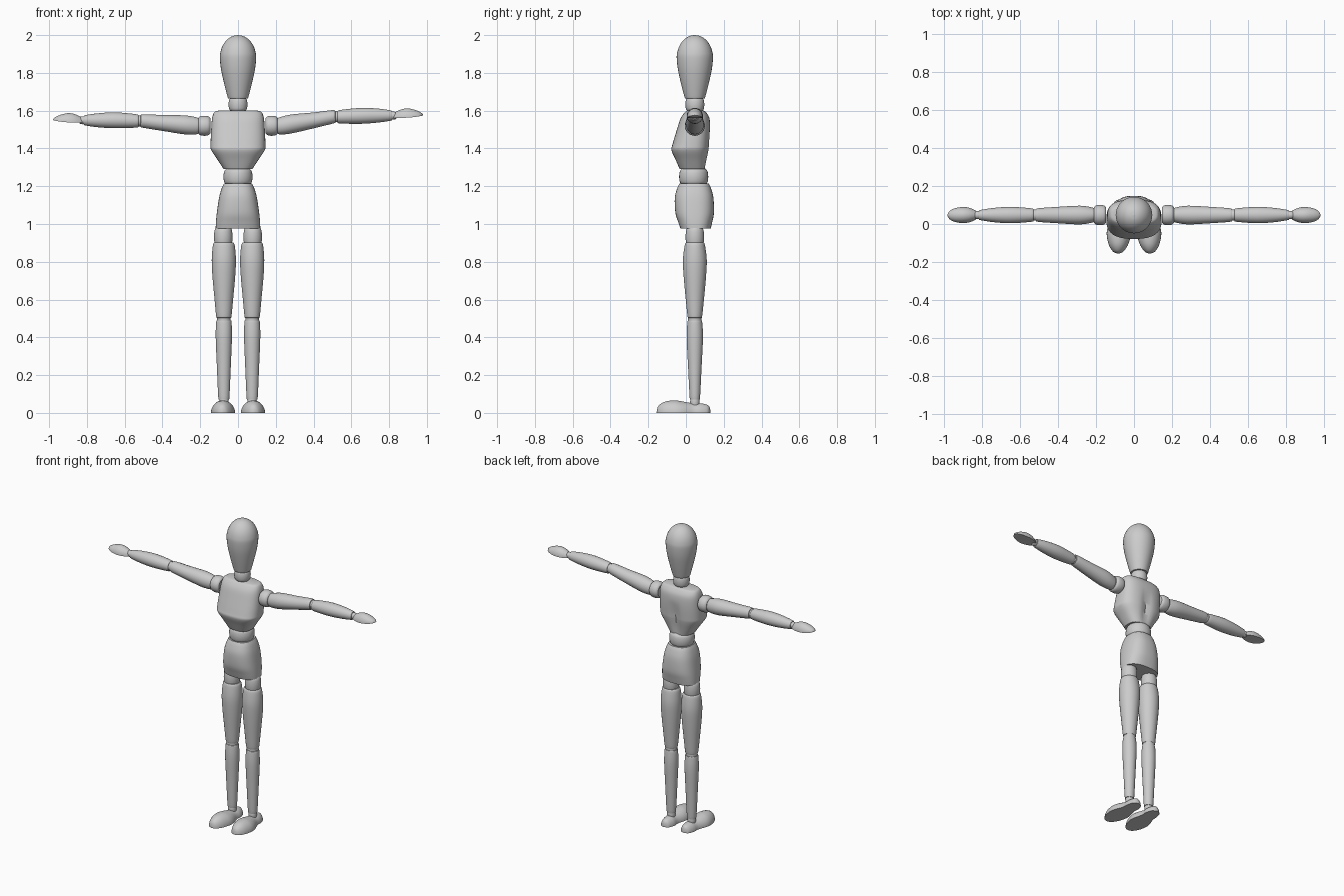
import bpy, bmesh, math
from mathutils import Vector

Y = 0.047  # depth of the body's centre line

grey = bpy.data.materials.new("plain_grey")
grey.diffuse_color = (0.6, 0.6, 0.6, 1)


def smooth_stations(st, sub):
    """Catmull-Rom interpolation between the given cross-sections."""
    out = []
    for i in range(len(st) - 1):
        p0, p1, p2, p3 = (st[max(i - 1, 0)], st[i], st[i + 1], st[min(i + 2, len(st) - 1)])
        for k in range(sub):
            t = k / sub
            out.append([0.5 * (2 * b + (c - a) * t + (2 * a - 5 * b + 4 * c - d) * t * t
                               + (3 * b - a - 3 * c + d) * t ** 3)
                        for a, b, c, d in zip(p0, p1, p2, p3)])
    return out + [list(st[-1])]


def loft(name, stations, axis, n=32, sub=4, power=1.0, half=False, shape=None):
    """Skin cross-sections (x, y, z, ru, rv) standing square to the axis."""
    u, v = {"x": ((0, 1, 0), (0, 0, 1)), "y": ((1, 0, 0), (0, 0, 1)),
            "z": ((1, 0, 0), (0, 1, 0))}[axis]
    u, v = Vector(u), Vector(v)
    bm = bmesh.new()
    rings = []
    for x, y, z, ru, rv in smooth_stations(stations, sub):
        ring = []
        for i in range(n):
            a = math.pi * i / (n - 1) if half else 2 * math.pi * i / n
            c, s = math.cos(a), math.sin(a)
            c = math.copysign(abs(c) ** power, c)
            s = math.copysign(abs(s) ** power, s)
            p = Vector((x, y, z)) + u * c * max(ru, 0.001) + v * s * max(rv, 0.001)
            ring.append(bm.verts.new(shape(p) if shape else p))
        rings.append(ring)
    for r0, r1 in zip(rings, rings[1:]):
        for i in range(n):
            j = (i + 1) % n
            bm.faces.new((r0[i], r0[j], r1[j], r1[i]))
    bm.faces.new(rings[0])
    bm.faces.new(rings[-1])
    bmesh.ops.recalc_face_normals(bm, faces=bm.faces)
    me = bpy.data.meshes.new(name)
    bm.to_mesh(me)
    bm.free()
    me.materials.append(grey)
    ob = bpy.data.objects.new(name, me)
    bpy.context.collection.objects.link(ob)
    return ob


def barrel(name, centre, axis, length, r, end):
    """Rounded joint: full radius in the middle, smaller at both ends."""
    k = "xyz".index(axis)
    st = []
    for t in (-1, -0.75, -0.4, 0, 0.4, 0.75, 1):
        p = list(centre)
        p[k] += t * length / 2
        q = end + (r - end) * math.sqrt(1 - t * t)
        st.append((*p, q, q))
    return loft(name, st, axis, sub=2)


# Head: egg that tapers to a flat chin
head = [(0, Y, 1.665, 0.052, 0.052), (0, Y, 1.68, 0.057, 0.057), (0, Y, 1.75, 0.075, 0.075),
        (0, Y, 1.82, 0.090, 0.090)]
for d in range(0, 91, 15):
    r = 0.096 * math.cos(math.radians(d))
    head.append((0, Y, 1.88 + 0.12 * math.sin(math.radians(d)), r, r))
loft("head", head, "z")
barrel("neck", (0, Y, 1.633), "z", 0.075, 0.05, 0.036)


# Chest: squared sections with a shallow groove low on the back
def spine(p):
    if p.y > Y and 1.28 < p.z < 1.52:
        fade = math.sin(math.pi * (p.z - 1.28) / 0.24)
        p.y -= 0.016 * fade * math.exp(-(p.x / 0.025) ** 2)
    return p


loft("chest", [(0, 0.050, 1.600, 0.105, 0.045), (0, 0.050, 1.592, 0.125, 0.056),
               (0, 0.048, 1.560, 0.137, 0.076), (0, 0.040, 1.500, 0.142, 0.088),
               (0, 0.026, 1.420, 0.145, 0.098), (0, 0.022, 1.390, 0.141, 0.099),
               (0, 0.028, 1.340, 0.108, 0.083), (0, 0.034, 1.290, 0.076, 0.067)],
     "z", n=48, power=0.75, shape=spine)
barrel("waist", (0, 0.041, 1.25), "z", 0.09, 0.077, 0.058)

# Pelvis
loft("pelvis", [(0, 0.043, 1.215, 0.074, 0.077), (0, 0.043, 1.190, 0.086, 0.089),
                (0, 0.043, 1.140, 0.100, 0.102), (0, 0.046, 1.060, 0.112, 0.102),
                (0, 0.049, 1.010, 0.117, 0.090), (0, 0.051, 0.975, 0.118, 0.080)],
     "z", n=48, power=0.8)

# Each arm has its own lift, given as centre heights along the arm
ARMS = {"right": (-1, 1.520, 1.525, 1.545, 1.549, 1.538),
        "left": (1, 1.520, 1.530, 1.567, 1.574, 1.563)}
for side, (s, z0, z1, z2, z3, zh) in ARMS.items():
    barrel(side + "_shoulder", (s * 0.178, Y, z0), "x", 0.064, 0.053, 0.040)
    loft(side + "_upper_arm",
         [(s * 0.205, Y, z0, 0.034, 0.038), (s * 0.225, Y, z0, 0.041, 0.046),
          (s * 0.285, Y, z1, 0.049, 0.050), (s * 0.400, Y, (z1 + z2) / 2, 0.043, 0.042),
          (s * 0.500, Y, z2, 0.036, 0.036), (s * 0.515, Y, z2, 0.030, 0.031)], "x")
    barrel(side + "_elbow", (s * 0.521, Y, z2 + 0.001), "x", 0.05, 0.029, 0.02)
    loft(side + "_forearm",
         [(s * 0.527, Y, z2, 0.031, 0.031), (s * 0.545, Y, z2 + 0.001, 0.036, 0.036),
          (s * 0.650, Y, (z2 + z3) / 2 + 0.002, 0.043, 0.042),
          (s * 0.740, Y, z3, 0.037, 0.037), (s * 0.805, Y, z3, 0.027, 0.028),
          (s * 0.815, Y, z3, 0.023, 0.024)], "x")
    barrel(side + "_wrist", (s * 0.82, Y, z3), "x", 0.04, 0.021, 0.014)
    # Hand: domed on top, flat palm that rises towards the fingertips
    loft(side + "_hand",
         [(s * 0.820, Y, zh, 0.016, 0.022), (s * 0.835, Y, zh - 0.002, 0.026, 0.032),
          (s * 0.865, Y, zh - 0.001, 0.038, 0.045), (s * 0.900, Y, zh, 0.042, 0.049),
          (s * 0.940, Y, zh + 0.004, 0.036, 0.036), (s * 0.968, Y, zh + 0.009, 0.022, 0.018),
          (s * 0.980, Y, zh + 0.012, 0.002, 0.004)], "x", n=24, half=True)

# Legs
for side, s in (("right", -1), ("left", 1)):
    x = s * 0.075
    barrel(side + "_hip", (s * 0.078, Y, 0.932), "z", 0.11, 0.049, 0.034)
    loft(side + "_thigh",
         [(x, Y, 0.902, 0.050, 0.047), (x, Y, 0.885, 0.058, 0.054), (x, Y, 0.810, 0.064, 0.063),
          (x, Y, 0.720, 0.060, 0.059), (x, Y, 0.600, 0.049, 0.048),
          (x, Y, 0.515, 0.041, 0.039), (x, Y, 0.503, 0.037, 0.035)], "z")
    barrel(side + "_knee", (x, Y, 0.497), "z", 0.05, 0.036, 0.026)
    loft(side + "_shin",
         [(x, Y, 0.490, 0.037, 0.036), (x, Y, 0.478, 0.041, 0.039), (x, Y, 0.400, 0.043, 0.043),
          (x, Y, 0.250, 0.037, 0.036), (x, Y, 0.090, 0.030, 0.028),
          (x, Y, 0.070, 0.026, 0.025)], "z")
    barrel(side + "_ankle", (x, Y, 0.055), "z", 0.05, 0.025, 0.018)
    # Foot: broad toe lobe and smaller heel lobe on a flat sole
    loft(side + "_foot",
         [(s * 0.083, -0.155, 0, 0.004, 0.008), (s * 0.083, -0.145, 0, 0.027, 0.038),
          (s * 0.082, -0.110, 0, 0.050, 0.060), (s * 0.080, -0.060, 0, 0.063, 0.066),
          (s * 0.078, -0.020, 0, 0.061, 0.061), (s * 0.075, 0.035, 0, 0.044, 0.051),
          (s * 0.073, 0.075, 0, 0.043, 0.051), (s * 0.073, 0.110, 0, 0.033, 0.044),
          (s * 0.073, 0.124, 0, 0.019, 0.032), (s * 0.073, 0.130, 0, 0.002, 0.010)],
         "y", n=24, half=True)

# Smooth shading that keeps the flat ends crisp
for ob in bpy.data.objects:
    ob.select_set(True)
    bpy.context.view_layer.objects.active = ob
bpy.ops.object.shade_smooth_by_angle(angle=math.radians(35))
